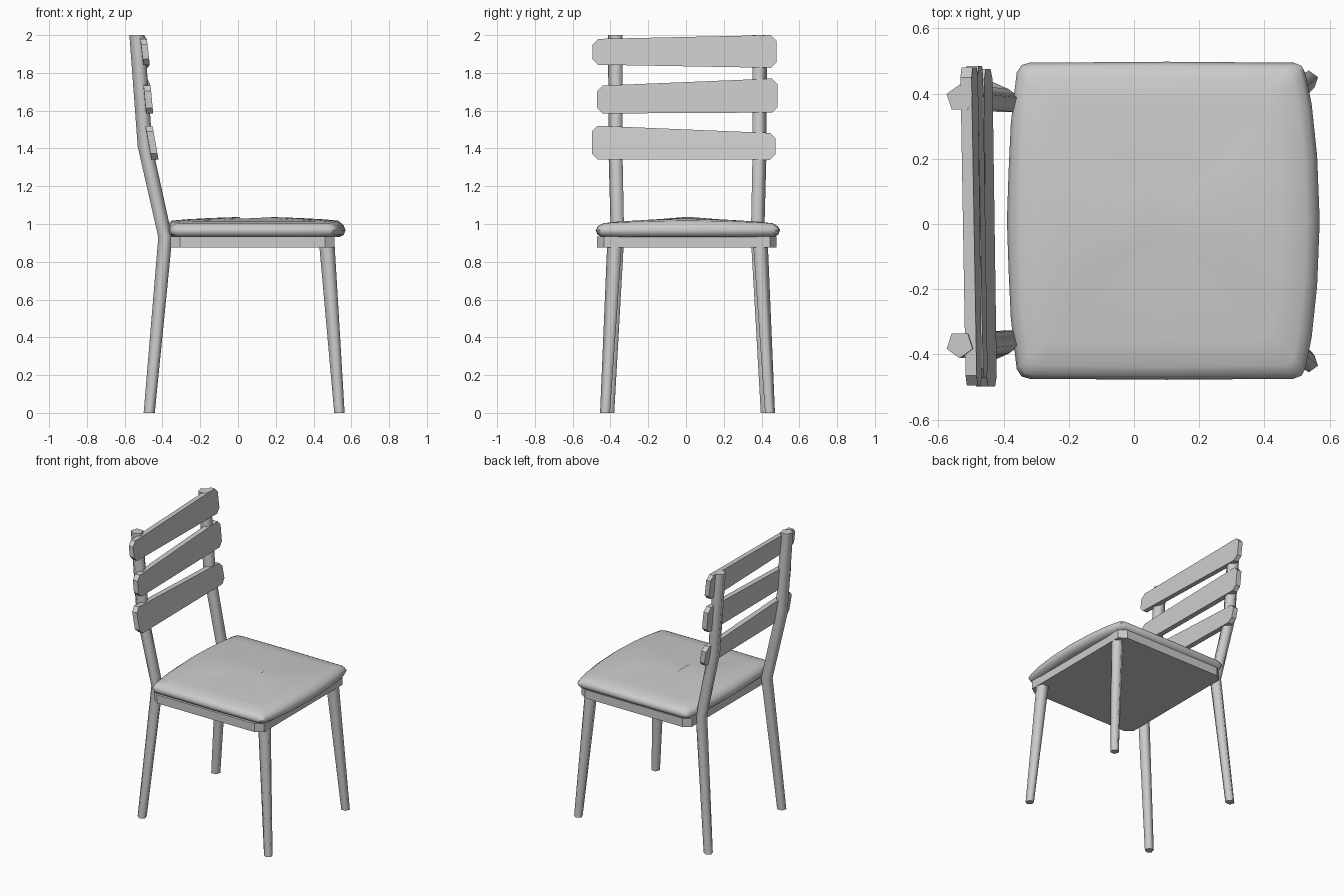
import bpy, math
from mathutils import Vector

if "Cube" in bpy.data.objects:
    bpy.data.objects.remove(bpy.data.objects["Cube"])

GREY = (0.6, 0.6, 0.6, 1)
mat = bpy.data.materials.new("plain grey")
mat.use_nodes = True
mat.diffuse_color = GREY
mat.node_tree.nodes["Principled BSDF"].inputs["Base Color"].default_value = GREY

MID_Y = 0.008  # plane between left and right halves


def make(name, verts, faces, smooth=None):
    mesh = bpy.data.meshes.new(name)
    mesh.from_pydata(verts, [], faces)
    mesh.materials.append(mat)
    obj = bpy.data.objects.new(name, mesh)
    bpy.context.collection.objects.link(obj)
    bpy.ops.object.select_all(action='DESELECT')
    obj.select_set(True)
    bpy.context.view_layer.objects.active = obj
    bpy.ops.object.mode_set(mode='EDIT')
    bpy.ops.mesh.select_all(action='SELECT')
    bpy.ops.mesh.normals_make_consistent(inside=False)
    bpy.ops.object.mode_set(mode='OBJECT')
    if smooth:
        bpy.ops.object.shade_smooth_by_angle(angle=math.radians(smooth))
    return obj


def loft(name, rings, smooth=None):
    """Skin a stack of equal rings and cap both ends."""
    n = len(rings[0])
    verts = [v for ring in rings for v in ring]
    faces = [(k * n + i, k * n + (i + 1) % n, (k + 1) * n + (i + 1) % n, (k + 1) * n + i)
             for k in range(len(rings) - 1) for i in range(n)]
    faces += [tuple(range(n)), tuple(range(len(verts) - n, len(verts)))]
    return make(name, verts, faces, smooth)


def leg(name, side, path):
    """Five-sided tapering leg; path holds x, distance from middle, z, radius."""
    rings = []
    for x, y, z, r in path:
        angles = [math.tau * i / 5 for i in range(5)]
        rings.append([(x + r * math.sin(a), MID_Y + side * (y + r * math.cos(a)), z)
                      for a in angles])
    loft(name, rings, 75)


# Legs: the rear pair bend at the seat and carry the backrest
REAR = [(-0.47, 0.413, 0, 0.031), (-0.385, 0.367, 0.93, 0.039),
        (-0.492, 0.378, 1.41, 0.041), (-0.535, 0.378, 2.0, 0.042)]
FRONT = [(0.537, 0.434, 0, 0.029), (0.47, 0.382, 0.9, 0.043)]
for side, word in ((1, "left"), (-1, "right")):
    # the chair faces +x here, so names follow the y side
    leg("rear_leg_" + word, side, REAR)
    leg("front_leg_" + word, side, FRONT)

# Seat board with cut corners
x0, x1, y0, y1 = -0.357, 0.51, -0.47, 0.48
c, d = 0.05, 0.036
outline = [(x0 + c, y0), (x1 - c, y0), (x1, y0 + d), (x1, y1 - d),
           (x1 - c, y1), (x0 + c, y1), (x0, y1 - d), (x0, y0 + d)]
loft("seat_board", [[(x, y, z) for x, y in outline] for z in (0.875, 0.935)])

# Cushion: bowed front and back, crowned top
half = [(0.57, 0), (0.562, 0.2), (0.545, 0.36), (0.525, 0.455), (0.515, 0.475),
        (0.49, 0.485), (0.1, 0.488), (-0.32, 0.485), (-0.345, 0.478),
        (-0.36, 0.455), (-0.378, 0.3), (-0.385, 0.15), (-0.39, 0)]
outline = half + [(x, -y) for x, y in half[-2:0:-1]]
rings = []
for inset, z, drop in [(0.035, 0.93, 0), (0.01, 0.943, 0), (0, 0.967, 0),
                       (0.012, 0.995, 0.006), (0.04, 1.018, 0.014),
                       (0.12, 1.025, 0.012), (0.25, 1.032, 0.015), (0.4, 1.037, 0.01)]:
    s = 1 - inset / 0.485
    rings.append([(0.09 + (x - 0.09) * s, 0.01 + y * s, z - drop * (y / 0.488) ** 2)
                  for x, y in outline])
loft("seat_cushion", rings, 60)


def slat(name, ya, yb, low, top_a, top_b, back_low, back_top, thick=0.037, cut=0.03):
    """Leaning board with cut corners, higher at one end than the other."""
    low_a, low_b = low
    prof = [(ya + cut, low_a), (yb - cut, low_b), (yb, low_b + cut), (yb, top_b - cut),
            (yb - cut, top_b), (ya + cut, top_a), (ya, top_a - cut), (ya, low_a + cut)]
    rings = []
    for off in (0, thick):
        ring = []
        for y, z in prof:
            t = (z - low_a) / (max(top_a, top_b) - low_a)
            yaw = -0.007 * y / 0.48
            ring.append((back_low + (back_top - back_low) * t + off + yaw, y, z))
        rings.append(ring)
    loft(name, rings)


# Backrest slats
slat("top_slat", -0.495, 0.48, (1.843, 1.827), 1.98, 2.0, -0.508, -0.526, 0.034)
slat("middle_slat", -0.472, 0.485, (1.585, 1.59), 1.733, 1.77, -0.493, -0.51)
slat("lower_slat", -0.498, 0.475, (1.342, 1.34), 1.52, 1.482, -0.465, -0.497)
